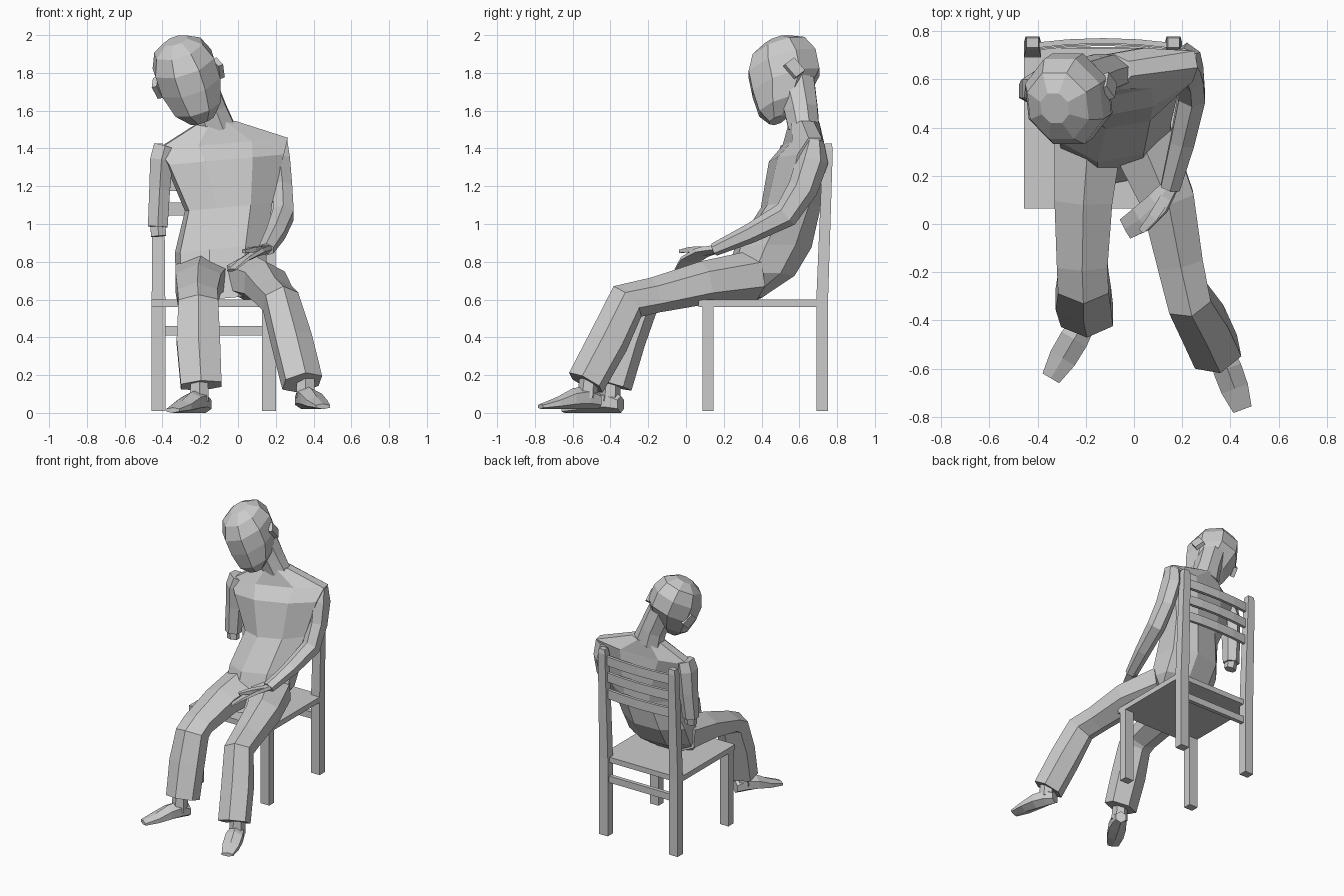
import bpy, bmesh, math
from mathutils import Vector, Matrix


def finish(name, bm, mat=None):
    if mat:
        bm.transform(mat)
    bmesh.ops.recalc_face_normals(bm, faces=bm.faces)
    me = bpy.data.meshes.new(name)
    bm.to_mesh(me)
    bm.free()
    ob = bpy.data.objects.new(name, me)
    bpy.context.collection.objects.link(ob)
    return ob


def loft(name, path, n=6, side=(1, 0, 0), axis=None, mat=None):
    """Skin polygon rings; path rows are x, y, z, half width, half depth."""
    bm = bmesh.new()
    ctr = [Vector(p[:3]) for p in path]
    angs = [2 * math.pi * (i + 0.5) / n for i in range(n)]
    mc = max(abs(math.cos(a)) for a in angs)
    ms = max(abs(math.sin(a)) for a in angs)
    rings = []
    for k, p in enumerate(path):
        t = Vector(axis) if axis else ctr[min(k + 1, len(path) - 1)] - ctr[max(k - 1, 0)]
        t.normalize()
        s = Vector(side)
        u = (s - t * s.dot(t)).normalized()
        v = t.cross(u)
        rings.append([bm.verts.new(ctr[k] + u * p[3] * math.cos(a) / mc + v * p[4] * math.sin(a) / ms)
                      for a in angs])
    for r, q in zip(rings, rings[1:]):
        for i in range(n):
            j = (i + 1) % n
            bm.faces.new((r[i], r[j], q[j], q[i]))
    bm.faces.new(rings[0][::-1])
    bm.faces.new(rings[-1])
    return finish(name, bm, mat)


def box(name, lo, hi, mat=None):
    bm = bmesh.new()
    bmesh.ops.create_cube(bm, size=1)
    lo, hi = Vector(lo), Vector(hi)
    for v in bm.verts:
        v.co = Vector([(lo[i] + hi[i]) / 2 + v.co[i] * (hi[i] - lo[i]) for i in range(3)])
    return finish(name, bm, mat)


# Chair
box("seat", (-0.457, 0.065, 0.56), (0.2, 0.73, 0.6))
for x in (-0.421, 0.164):
    box("front_leg", (x - 0.036, 0.087, 0.01), (x + 0.036, 0.146, 0.56))
    loft("back_post", [(x, 0.721, 0.01, 0.036, 0.031), (x, 0.721, 0.6, 0.036, 0.031),
                       (x, 0.75, 1.39, 0.029, 0.027), (x, 0.752, 1.425, 0.024, 0.02)], 4, axis=(0, 0, 1))
box("back_rung", (-0.4, 0.705, 0.41), (0.14, 0.735, 0.46))
for z, y in ((1.08, 0.73), (1.21, 0.735), (1.335, 0.74)):
    loft("back_slat", [(-0.421 + 0.585 * t, y + 0.08 * t * (1 - t), z, 0.034, 0.011)
                       for t in (0, 0.25, 0.5, 0.75, 1)], 4, side=(0, 0, 1), axis=(1, 0, 0))

# Torso, turned slightly with one shoulder back
loft("torso", [
    (-0.09, 0.28, 0.605, 0.17, 0.11),
    (-0.09, 0.39, 0.72, 0.23, 0.17),
    (-0.09, 0.46, 0.87, 0.235, 0.19),
    (-0.05, 0.555, 1.09, 0.225, 0.145),
    (-0.07, 0.585, 1.34, 0.31, 0.125),
    (-0.085, 0.62, 1.425, 0.35, 0.085),
    (-0.12, 0.625, 1.535, 0.105, 0.075)], 8, side=(0.98, 0.18, 0), axis=(-0.09, 0, 1))
loft("neck", [(-0.12, 0.625, 1.5, 0.105, 0.08), (-0.15, 0.61, 1.6, 0.09, 0.088),
              (-0.21, 0.58, 1.75, 0.09, 0.1)], 8)

# Head and ears, bowed forward and leaning sideways
tilt = (Matrix.Translation((-0.265, 0.525, 1.775)) @ Matrix.Rotation(math.radians(-18), 4, 'Y')
        @ Matrix.Rotation(math.radians(19), 4, 'X'))
loft("head", [
    (0, -0.115, -0.212, 0.062, 0.045),
    (0, -0.065, -0.145, 0.128, 0.13),
    (0, -0.005, -0.03, 0.162, 0.187),
    (0, 0.01, 0.08, 0.163, 0.187),
    (0, 0.02, 0.165, 0.128, 0.145),
    (0, 0.025, 0.21, 0.06, 0.065)], 8, axis=(0, 0, 1), mat=tilt)
for s in (-1, 1):
    turn = (Matrix.Translation((s * 0.17, 0.04, -0.02)) @ Matrix.Rotation(s * 0.35, 4, 'Z')
            @ Matrix.Rotation(0.4, 4, 'X'))
    box("ear", (-0.014, -0.03, -0.045), (0.014, 0.04, 0.045), tilt @ turn)

# Trouser legs
loft("left_leg", [
    (-0.19, 0.36, 0.72, 0.14, 0.13), (-0.21, 0.1, 0.685, 0.12, 0.105),
    (-0.215, -0.17, 0.615, 0.105, 0.08), (-0.21, -0.245, 0.575, 0.105, 0.1),
    (-0.21, -0.31, 0.38, 0.115, 0.095), (-0.195, -0.38, 0.145, 0.108, 0.095)])
loft("right_leg", [
    (0.03, 0.36, 0.73, 0.13, 0.13), (0.14, 0.1, 0.69, 0.11, 0.115),
    (0.19, -0.16, 0.625, 0.095, 0.095), (0.225, -0.31, 0.59, 0.09, 0.11),
    (0.285, -0.41, 0.38, 0.1, 0.11), (0.34, -0.53, 0.16, 0.1, 0.105)], side=(0.97, 0.2, 0))


# Shoes: heel to toe along a direction, plus an ankle
def shoe(name, heel, toe, lift):
    h, t = Vector(heel), Vector(toe)
    d = (t - h).normalized()
    rows = []
    for f, w, high in ((0, 0.035, 0.045), (0.2, 0.05, 0.062), (0.45, 0.06, 0.055), (0.72, 0.058, 0.032), (1, 0.04, 0.014)):
        c = h.lerp(t, f)
        rows.append((c.x, c.y, lift + high, w, high))
    loft(name, rows, 6, side=(-d.y, d.x, 0), axis=d)
    a = h.lerp(t, 0.2)
    loft(name + "_ankle", [(a.x, a.y, lift + 0.06, 0.05, 0.055), (a.x, a.y + 0.01, 0.2, 0.045, 0.05)])


shoe("left_shoe", (-0.17, -0.345, 0), (-0.345, -0.64, 0), 0.0)
shoe("right_shoe", (0.335, -0.46, 0), (0.45, -0.77, 0), 0.02)

# Arms
loft("left_arm", [
    (-0.385, 0.565, 1.41, 0.06, 0.065), (-0.405, 0.56, 1.34, 0.06, 0.08),
    (-0.415, 0.56, 1.18, 0.055, 0.07), (-0.425, 0.55, 0.985, 0.052, 0.055)])
loft("left_wrist", [(-0.425, 0.55, 1.0, 0.04, 0.042), (-0.42, 0.545, 0.935, 0.04, 0.035)])
loft("right_arm", [
    (0.205, 0.68, 1.44, 0.055, 0.05), (0.22, 0.67, 1.34, 0.055, 0.085),
    (0.235, 0.62, 1.19, 0.052, 0.08), (0.24, 0.53, 1.05, 0.055, 0.07),
    (0.2, 0.34, 0.95, 0.05, 0.052), (0.15, 0.15, 0.865, 0.04, 0.035)])

# Hand resting on the thigh
loft("right_hand", [
    (0.16, 0.17, 0.87, 0.03, 0.025), (0.1, 0.085, 0.85, 0.05, 0.022),
    (0.03, 0.02, 0.81, 0.055, 0.015), (-0.035, -0.02, 0.755, 0.045, 0.008)], side=(0.6, -0.75, 0.2))
loft("right_thumb", [
    (0.13, 0.11, 0.865, 0.022, 0.016), (0.08, 0.03, 0.865, 0.02, 0.014),
    (0.03, -0.03, 0.855, 0.012, 0.008)], 4, side=(0.7, -0.7, 0))
